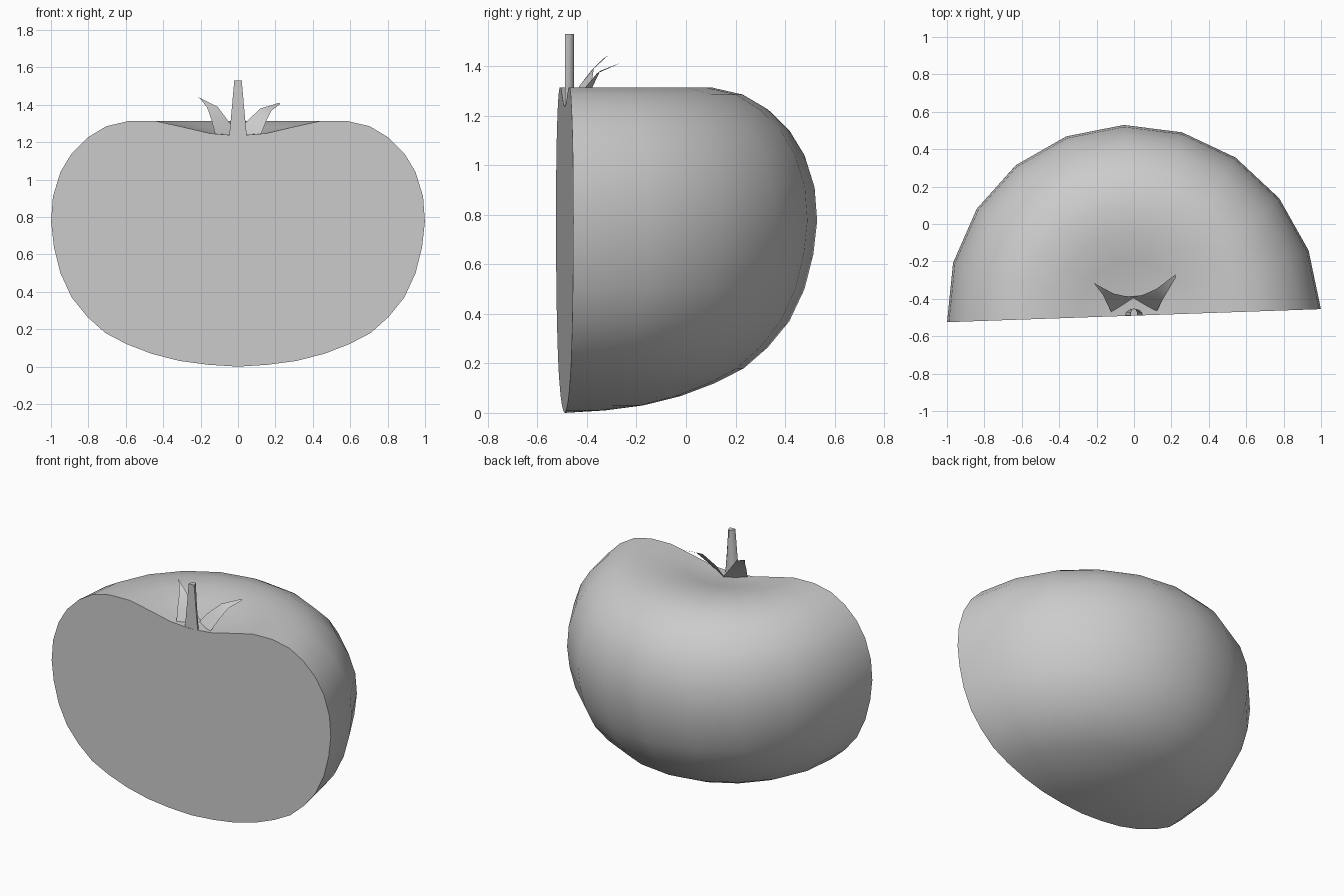
import bpy, bmesh, math

if "Cube" in bpy.data.objects:
    bpy.data.objects.remove(bpy.data.objects["Cube"])

def finish(name, bm, smooth=True):
    me = bpy.data.meshes.new(name)
    bm.to_mesh(me)
    bm.free()
    ob = bpy.data.objects.new(name, me)
    bpy.context.collection.objects.link(ob)
    bpy.ops.object.select_all(action='DESELECT')
    ob.select_set(True)
    bpy.context.view_layer.objects.active = ob
    if smooth:
        bpy.ops.object.shade_smooth_by_angle(angle=math.radians(40))
    return ob

CY = -0.49                   # y of the fruit's axis, on the cut plane
TURN = math.radians(2)       # slight turn of the cut plane

def half_lathe(bm, rings, steps, place):
    """Half revolution of (r, z) rings; returns vertex grid."""
    return [[bm.verts.new(place(r, z, math.pi * i / steps))
             for i in range(steps + 1)] for r, z in rings]

def skin(bm, grid):
    for a, b in zip(grid, grid[1:]):
        for i in range(len(a) - 1):
            bm.faces.new((a[i], a[i + 1], b[i + 1], b[i]))

# halved fruit: half lathe with dimpled top and flat cut face
profile = [(0.16, .01), (.31, .03), (.46, .068), (.595, .12), (.71, .18), (.805, .265),
           (.89, .37), (.95, .5), (.985, .64), (1, .775), (.99, .91), (.95, 1.04),
           (.89, 1.14), (.805, 1.225), (.705, 1.285), (.585, 1.313), (.44, 1.313),
           (.29, 1.28), (.15, 1.247)]

def on_fruit(r, z, a):
    s = math.sin(a) * r
    return (r * math.cos(a + TURN) - .02 * s, CY + r * math.sin(a + TURN) + .02 * s, z)

bm = bmesh.new()
grid = half_lathe(bm, profile, 10, on_fruit)
skin(bm, grid)
bottom = bm.verts.new((0, CY, 0))
top = bm.verts.new((0, CY, 1.235))
for i in range(10):
    bm.faces.new((bottom, grid[0][i + 1], grid[0][i]))
    bm.faces.new((top, grid[-1][i], grid[-1][i + 1]))
bm.faces.new([bottom] + [g[0] for g in grid] + [top] + [g[-1] for g in reversed(grid)])
bmesh.ops.recalc_face_normals(bm, faces=bm.faces)
finish("halved_fruit", bm)

# halved stem, tapering in width only
def on_stem(r, z, a):
    return (r * math.cos(a), CY + .001 + .037 * math.sin(a), z)

bm = bmesh.new()
grid = half_lathe(bm, [(.047, 1.233), (.034, 1.37), (.02, 1.53)], 6, on_stem)
skin(bm, grid)
bm.faces.new(grid[0])
bm.faces.new(grid[-1])
bm.faces.new([g[0] for g in grid] + [g[-1] for g in reversed(grid)])
bmesh.ops.recalc_face_normals(bm, faces=bm.faces)
finish("stem", bm)

# two curled sepals as thin sheets, each between a front and a back edge
sepals = {
    "sepal_right": (
        [(.12, -.472, 1.235), (.15, -.41, 1.31), (.18, -.36, 1.37), (.224, -.285, 1.403)],
        [(-.02, -.39, 1.235), (.045, -.38, 1.31), (.12, -.347, 1.38), (.222, -.27, 1.411)]),
    "sepal_left": (
        [(-.12, -.475, 1.235), (-.142, -.43, 1.32), (-.165, -.38, 1.385), (-.2, -.335, 1.43)],
        [(.01, -.39, 1.235), (-.05, -.385, 1.31), (-.11, -.372, 1.39), (-.215, -.315, 1.442)]),
}
for name, edges in sepals.items():
    bm = bmesh.new()
    skin(bm, [[bm.verts.new(p) for p in e] for e in edges])
    finish(name, bm)
